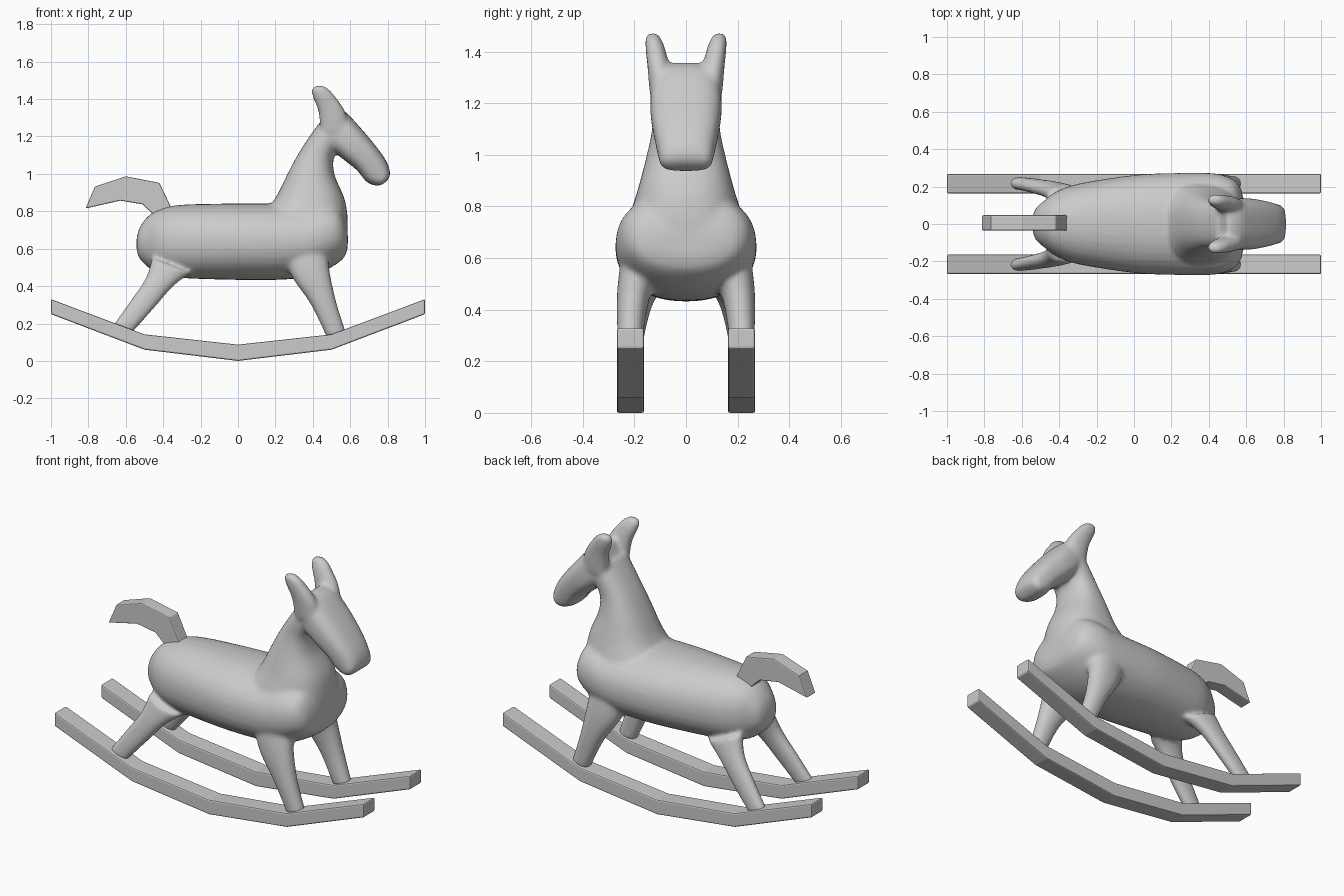
import bpy, bmesh, math
from mathutils import Vector

if "Cube" in bpy.data.objects:
    bpy.data.objects.remove(bpy.data.objects["Cube"])


def catmull(a, b, c, d, t):
    return [0.5 * (2*q + (r - p)*t + (2*p - 5*q + 4*r - s)*t*t + (3*q - p - 3*r + s)*t**3)
            for p, q, r, s in zip(a, b, c, d)]


def loft(bm, rings, power=2.2, mirror=False, steps=4, n=32):
    """Rings are (x, z, x, z, y_min, y_max): two profile points plus a side range."""
    dense = []
    for i in range(len(rings) - 1):
        a, d = rings[max(i - 1, 0)], rings[min(i + 2, len(rings) - 1)]
        dense += [catmull(a, rings[i], rings[i + 1], d, k / steps) for k in range(steps)]
    dense.append(rings[-1])
    for side in ((1, -1) if mirror else (1,)):
        loops = []
        for x0, z0, x1, z1, y0, y1 in dense:
            loop = []
            for k in range(n):
                ang = 2 * math.pi * k / n
                c, s = math.cos(ang), math.sin(ang)
                u = math.copysign(abs(c) ** (2 / power), c)
                v = math.copysign(abs(s) ** (2 / power), s)
                loop.append(bm.verts.new(((x0 + x1)/2 + u*(x1 - x0)/2,
                                          side * ((y0 + y1)/2 + v*(y1 - y0)/2),
                                          (z0 + z1)/2 + u*(z1 - z0)/2)))
            loops.append(loop)
        for p, q in zip(loops, loops[1:]):
            for k in range(n):
                bm.faces.new((p[k], p[(k + 1) % n], q[(k + 1) % n], q[k]))
        bm.faces.new(loops[0])
        bm.faces.new(loops[-1])


def make_object(name, bm):
    bmesh.ops.recalc_face_normals(bm, faces=bm.faces)
    mesh = bpy.data.meshes.new(name)
    bm.to_mesh(mesh)
    bm.free()
    ob = bpy.data.objects.new(name, mesh)
    bpy.context.collection.objects.link(ob)
    return ob


def slab(name, profile, y0, y1, bevel):
    bm = bmesh.new()
    face = bm.faces.new([bm.verts.new((x, y0, z)) for x, z in profile])
    new = bmesh.ops.extrude_face_region(bm, geom=[face])['geom']
    bmesh.ops.translate(bm, vec=(0, y1 - y0, 0),
                        verts=[v for v in new if isinstance(v, bmesh.types.BMVert)])
    if not any(f is face for f in bm.faces):
        bm.faces.new([v for v in face.verts])
    ob = make_object(name, bm)
    mod = ob.modifiers.new("soft_edges", 'BEVEL')
    mod.width, mod.segments = bevel, 2
    mod.limit_method, mod.angle_limit = 'ANGLE', math.radians(50)
    return ob


body = bmesh.new()
# torso: x, bottom z, top z, half width
torso = [(-.542, .59, .66, .04), (-.525, .545, .715, .085), (-.48, .50, .775, .125),
         (-.42, .465, .81, .17), (-.3, .443, .835, .215), (0, .433, .842, .262),
         (.2, .433, .842, .272), (.35, .445, .845, .274), (.45, .475, .86, .268),
         (.53, .52, .84, .24), (.572, .56, .77, .19), (.587, .61, .70, .11)]
loft(body, [(x, a, x, b, -w, w) for x, a, b, w in torso])
# neck: z, back x, front x, half width
neck = [(.58, .12, .57, .24), (.7, .12, .587, .245), (.8, .15, .583, .208), (.88, .205, .565, .183),
        (1.0, .265, .515, .152), (1.1, .318, .515, .132), (1.2, .382, .57, .13), (1.28, .44, .57, .125)]
loft(body, [(a, z, b, z, -w, w) for z, a, b, w in neck], 2.4)
# head: upper profile point, lower profile point, half width
head = [(.50, 1.362, .44, 1.25, .11), (.57, 1.335, .48, 1.15, .134), (.65, 1.252, .56, 1.08, .138),
        (.74, 1.145, .635, 1.02, .125), (.795, 1.065, .69, .955, .110),
        (.814, 1.0, .745, .936, .098), (.80, .965, .775, .945, .075)]
loft(body, [h[:4] + (-h[4], h[4]) for h in head], 2.8)
# ears
loft(body, [(.44, 1.22, .60, 1.24, .04, .14), (.43, 1.33, .57, 1.34, .062, .149),
            (.40, 1.41, .515, 1.42, .082, .157), (.393, 1.448, .48, 1.457, .098, .157),
            (.405, 1.468, .45, 1.474, .11, .148)], mirror=True)
# front legs
loft(body, [(.475, .125, .58, .145, .175, .255), (.39, .30, .527, .31, .165, .266),
            (.30, .43, .492, .47, .14, .268), (.25, .53, .48, .58, .10, .258)], mirror=True)
# back legs
loft(body, [(-.672, .185, -.57, .145, .185, .253), (-.58, .315, -.45, .28, .162, .24),
            (-.495, .44, -.345, .40, .13, .225), (-.46, .55, -.25, .47, .08, .205)], mirror=True)
horse = make_object("horse_body", body)
# merge the overlapping volumes into one soft skin
fuse = horse.modifiers.new("fuse", 'REMESH')
fuse.mode, fuse.voxel_size, fuse.use_smooth_shade = 'VOXEL', 0.011, True
soft = horse.modifiers.new("soften", 'SMOOTH')
soft.factor, soft.iterations = 0.5, 10

# tail
slab("tail", [(-.355, .815), (-.42, .952), (-.60, .987), (-.765, .932), (-.815, .815),
              (-.63, .857), (-.51, .837), (-.44, .77)], -.035, .047, .006)

# rockers
top = [(-1, .33), (-.5, .142), (0, .087), (.5, .142), (1, .33)]
low = [(1, .25), (.5, .06), (0, 0), (-.5, .06), (-1, .25)]
slab("left_rocker", top + low, .163, .268, .008)
slab("right_rocker", top + low, -.268, -.163, .008)
